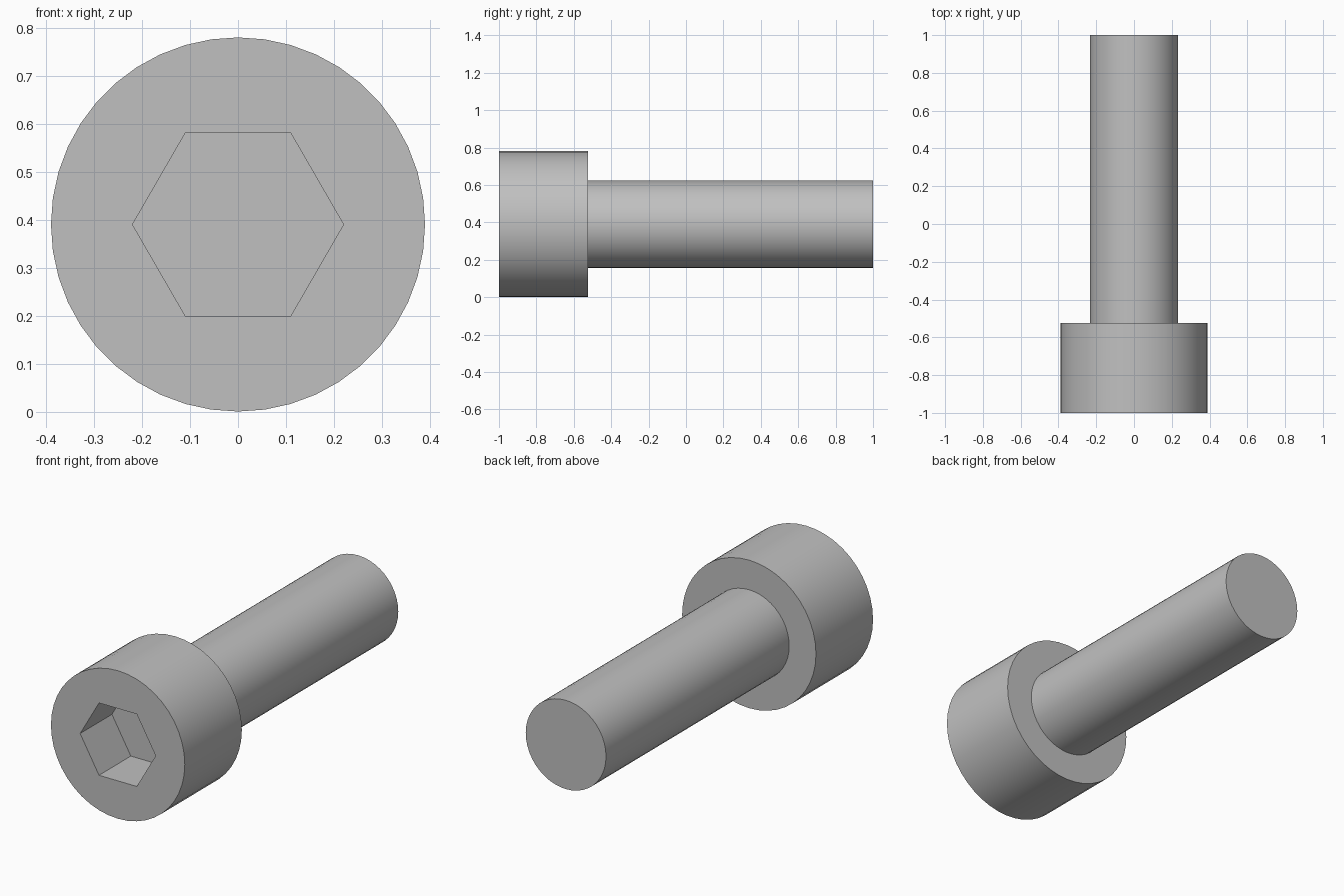
import bpy, bmesh
from math import cos, sin, tau

if "Cube" in bpy.data.objects:
    bpy.data.objects.remove(bpy.data.objects["Cube"])

SIDES = 44
HEAD_R, SHAFT_R, HEX_R = 0.39, 0.234, 0.22
FRONT, SHOULDER, TIP = -1.0, -0.525, 1.0
SOCKET_FLOOR = FRONT + 0.265

steel = bpy.data.materials.new("grey steel")
steel.use_nodes = True
colour = (0.53, 0.53, 0.53, 1)
steel.diffuse_color = colour
steel.node_tree.nodes["Principled BSDF"].inputs["Base Color"].default_value = colour


def ring(bm, radius, y, sides=SIDES):
    """Closed loop of vertices around the bolt's axis."""
    return [bm.verts.new((radius * cos(tau * i / sides), y,
                          HEAD_R + radius * sin(tau * i / sides)))
            for i in range(sides)]


def wall(bm, a, b):
    """Quads joining two loops with the same number of sides."""
    for i in range(len(a)):
        j = (i + 1) % len(a)
        bm.faces.new((a[i], a[j], b[j], b[i]))


def loop_edges(bm, loop):
    return [bm.edges.get((loop[i - 1], loop[i])) for i in range(len(loop))]


def finish(bm, name):
    bmesh.ops.recalc_face_normals(bm, faces=bm.faces)
    mesh = bpy.data.meshes.new(name)
    bm.to_mesh(mesh)
    bm.free()
    mesh.materials.append(steel)
    obj = bpy.data.objects.new(name, mesh)
    bpy.context.collection.objects.link(obj)
    bpy.ops.object.select_all(action='DESELECT')
    obj.select_set(True)
    bpy.context.view_layer.objects.active = obj
    bpy.ops.object.shade_smooth_by_angle(angle=0.5)


# Head: closed drum with a hexagonal socket sunk into its front
bm = bmesh.new()
floor = ring(bm, HEX_R, SOCKET_FLOOR, 6)
mouth = ring(bm, HEX_R, FRONT, 6)
front = ring(bm, HEAD_R, FRONT)
back = ring(bm, HEAD_R, SHOULDER)
bm.faces.new(floor)
wall(bm, floor, mouth)
wall(bm, front, back)
bm.faces.new(back)
bmesh.ops.triangle_fill(bm, use_beauty=True, normal=(0, -1, 0),
                        edges=loop_edges(bm, mouth) + loop_edges(bm, front))
finish(bm, "bolt_head")

# Shaft: plain cylinder seated on the shoulder
bm = bmesh.new()
root = ring(bm, SHAFT_R, SHOULDER)
tip = ring(bm, SHAFT_R, TIP)
bm.faces.new(root)
wall(bm, root, tip)
bm.faces.new(tip)
finish(bm, "bolt_shaft")
